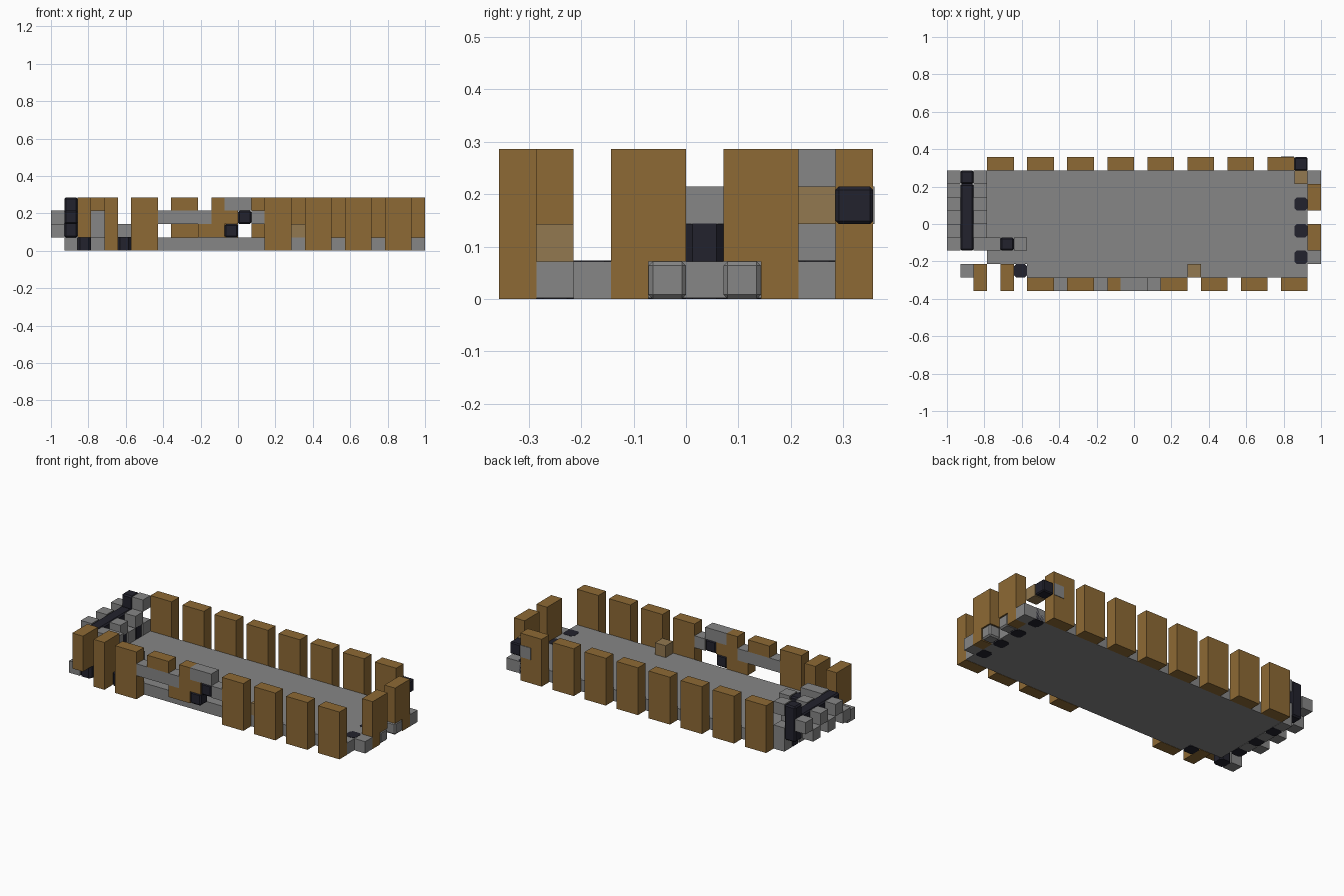
import bpy, bmesh

if "Cube" in bpy.data.objects:
    bpy.data.objects.remove(bpy.data.objects["Cube"])

U = 1 / 14          # one grid cell
EPS = 0.0015        # lets pegs stand slightly proud of the deck


def colour(name, rgb):
    m = bpy.data.materials.new(name)
    m.diffuse_color = (*rgb, 1)
    m.use_nodes = True
    m.node_tree.nodes["Principled BSDF"].inputs["Base Color"].default_value = m.diffuse_color
    return m


GREY = colour("stone grey", (0.238, 0.238, 0.238))
WOOD = colour("wood brown", (0.27, 0.144, 0.035))
TAN = colour("light tan", (0.287, 0.188, 0.08))
DARK = colour("dark iron", (0.016, 0.016, 0.026))


def to_world(i, j, k):
    return (-1 + i * U, -5 * U + j * U, k * U)


def add_box(bm, lo, hi):
    """Box between two grid corners."""
    a, b = to_world(*lo), to_world(*hi)
    verts = bmesh.ops.create_cube(bm, size=1)["verts"]
    for v in verts:
        for n in range(3):
            v.co[n] = b[n] if v.co[n] > 0 else a[n]


def part(name, mat, boxes, bevel=0.0):
    """One object from (i, j, k, width, depth, height) cells."""
    bm = bmesh.new()
    for i, j, k, w, d, h in boxes:
        add_box(bm, (i, j, k), (i + w, j + d, k + h))
    me = bpy.data.meshes.new(name)
    bm.to_mesh(me)
    bm.free()
    me.materials.append(mat)
    ob = bpy.data.objects.new(name, me)
    bpy.context.collection.objects.link(ob)
    if bevel:
        mod = ob.modifiers.new("chamfer", "BEVEL")
        mod.width = bevel
        mod.segments = 1
        mod.limit_method = "ANGLE"
    return ob


def peg(name, i, j, k, h):
    """Eight-sided upright peg in one cell."""
    c = 0.18
    outline = [(c, 0), (1 - c, 0), (1, c), (1, 1 - c),
               (1 - c, 1), (c, 1), (0, 1 - c), (0, c)]
    bm = bmesh.new()
    f = bm.faces.new([bm.verts.new(to_world(i + x, j + y, k)) for x, y in outline])
    top = bmesh.ops.extrude_face_region(bm, geom=[f])["geom"]
    for v in top:
        if isinstance(v, bmesh.types.BMVert):
            v.co.z += h * U + EPS
    bmesh.ops.recalc_face_normals(bm, faces=bm.faces)
    me = bpy.data.meshes.new(name)
    bm.to_mesh(me)
    bm.free()
    me.materials.append(DARK)
    bpy.context.collection.objects.link(bpy.data.objects.new(name, me))


# Deck, with its front left corner broken away
e = EPS / U
part("deck", GREY, [(3, 2, e, 3, 7, 1 - e), (6, 1, e, 21, 8, 1 - e)])
part("deck_left_teeth", GREY, [(2, j, 0, 1, 1, 1) for j in (4, 6, 8)])
part("broken_corner", GREY, [(1, 1, 0, 1, 1, 1)])

# Wooden posts along both long sides
part("back_posts", WOOD, [(3 + 3 * n, 9, 0, 2, 1, 4) for n in range(8)])
part("front_posts", WOOD,
     [(i, 0, 0, 2, 1, 4) for i in (6, 16, 19, 22, 25)])
part("corner_posts", WOOD, [(2, 0, 1, 1, 2, 3), (4, 0, 0, 1, 2, 4)])

# Right end posts with grey base hinges
part("right_posts", WOOD, [(27, 3, 0, 1, 1, 4), (27, 4, 1, 1, 1, 3),
                           (27, 6, 1, 1, 1, 3), (27, 7, 0, 1, 1, 4)])
part("right_post_hinges", GREY, [(27, 4, 0, 1, 1, 1), (27, 6, 0, 1, 1, 1)], 0.008)
part("right_brackets", GREY, [(27, 2, 0, 1, 1, 1), (27, 8, 0, 1, 1, 1)])

# Catch at the back right corner
part("back_catch", DARK, [(26, 9, 2, 1, 1, 1)], 0.006)
part("back_catch_arm", TAN, [(26, 8, 2, 1, 1, 1)])
part("back_catch_plate", GREY, [(25 + 0.02, 9 + 0.02, 2, 0.96, 1 + e, 1)])

# Pegs through the deck
for j in (2, 4, 6, 8):
    peg("right_peg", 26, j, 0, 1)
for j in (3, 5, 7):
    peg("left_peg", 2, j, 0, 2)
peg("corner_peg", 2, 1, 0, 0.98)
peg("front_peg", 5, 1, 0, 1)

# Broken gate in the front side
part("gate_rail", GREY, [(8, 0, 2, 4, 1, 1)])
part("gate_cap", WOOD, [(9, 0, 3, 2, 1, 1)])
part("gate_panel", WOOD, [(11, 0, 1, 2, 1, 1), (12, 0, 2, 2, 1, 1), (12, 0, 3, 1, 1, 1)])
part("gate_lock", DARK, [(13, 0, 1, 1, 1, 1), (14, 0, 2, 1, 1, 1)], 0.008)
part("gate_lock_plate", GREY, [(13, 0, 3, 2, 1, 1), (15, 0, 2, 1, 1, 1)])

# Left end: dark bar with stepped grey blocks on both sides
part("left_bar", DARK, [(1, 3, 2, 1, 5, 1), (1, 8, 1, 1, 1, 3)], 0.008)
part("left_outer_blocks", GREY,
     [(0, j, 2 - j % 2, 1, 1, 1) for j in range(3, 9)])
part("left_inner_blocks", GREY,
     [(2, j, 1 + j % 2, 1, 1, 1) for j in range(3, 9)] + [(2, 8, 3, 1, 1, 1)])

# Lever on the deck and a loose crate
part("lever_ends", GREY, [(3, 3, 1, 1, 1, 2), (5, 3, 1, 1, 1, 1)])
part("lever_joint", DARK, [(4, 3, 1, 1, 1, 1)], 0.008)
part("crate", TAN, [(18, 1, 1, 1, 1, 1)])
